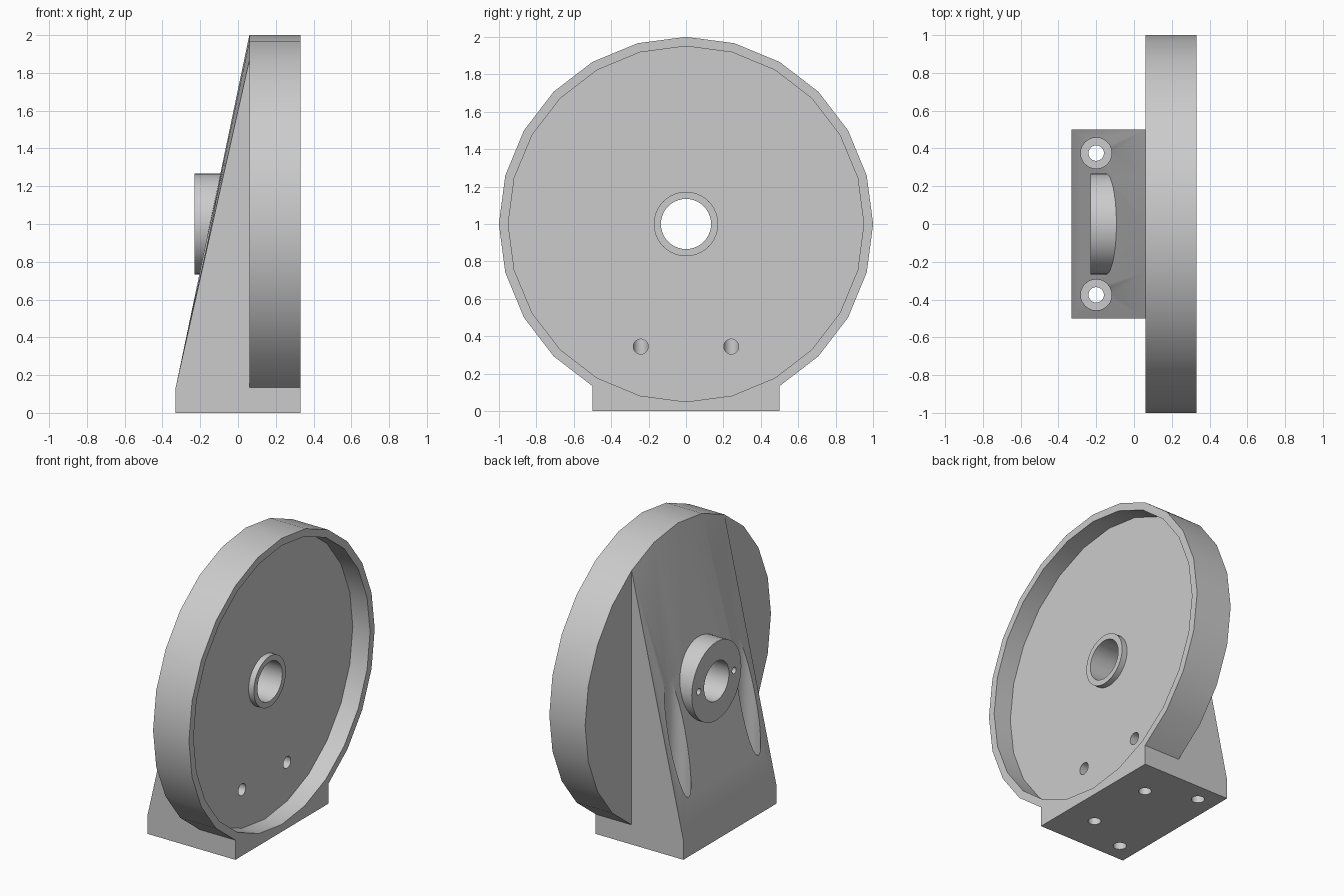
import bpy, bmesh
from math import sin, cos, pi, radians
from mathutils import Matrix

cube = bpy.data.objects.get("Cube")
if cube:
    bpy.data.objects.remove(cube, do_unlink=True)

grey = bpy.data.materials.new("plain_grey")
grey.use_nodes = True
grey.diffuse_color = (0.6, 0.6, 0.6, 1)
grey.node_tree.nodes["Principled BSDF"].inputs["Base Color"].default_value = (0.6, 0.6, 0.6, 1)

BACK, FACE, TOE = 0.06, 0.33, -0.33   # x of wheel back, wheel face, wedge toe
HALF, STEP = 0.5, 1 - cos(pi / 6)     # base half width, base block height


def finish(bm, name):
    bmesh.ops.recalc_face_normals(bm, faces=bm.faces)
    mesh = bpy.data.meshes.new(name)
    bm.to_mesh(mesh)
    bm.free()
    mesh.materials.append(grey)
    ob = bpy.data.objects.new(name, mesh)
    bpy.context.collection.objects.link(ob)
    return ob


def cylinder(name, axis, start, end, radius, a, b, sides=40):
    """Cylinder along x (a, b = y, z) or along z (a, b = x, y)."""
    bm = bmesh.new()
    mid = (start + end) / 2
    if axis == "X":
        mat = Matrix.Translation((mid, a, b)) @ Matrix.Rotation(pi / 2, 4, "Y")
    else:
        mat = Matrix.Translation((a, b, mid))
    bmesh.ops.create_cone(bm, cap_ends=True, segments=sides, radius1=radius,
                          radius2=radius, depth=end - start, matrix=mat)
    return finish(bm, name)


def combine(target, tool, operation):
    mod = target.modifiers.new(operation.lower(), "BOOLEAN")
    mod.operation, mod.object, mod.solver = operation, tool, "EXACT"
    bpy.context.view_layer.objects.active = target
    bpy.ops.object.modifier_apply(modifier=mod.name)
    bpy.data.objects.remove(tool, do_unlink=True)


# Solid body: 24-sided wheel standing in a base, with a wedge support behind
bm = bmesh.new()
ring = [(sin(i * pi / 12), 1 + cos(i * pi / 12)) for i in range(-10, 11)]
outline = [(-HALF, 0)] + ring + [(HALF, 0)]
face = [bm.verts.new((FACE, y, z)) for y, z in outline]
back = [bm.verts.new((BACK, y, z)) for y, z in outline]
n = len(outline)
bm.faces.new(face)
for i in range(n):
    j = (i + 1) % n
    bm.faces.new((face[i], face[j], back[j], back[i]))
bm.faces.new(back[1:10])          # flat wheel back on each side of the wedge
bm.faces.new(back[13:22])
foot_r, foot_l = [bm.verts.new((TOE, y, 0)) for y in (-HALF, HALF)]
toe_r, toe_l = [bm.verts.new((TOE, y, STEP)) for y in (-HALF, HALF)]
bm.faces.new((back[0], back[-1], foot_l, foot_r))
bm.faces.new((foot_r, foot_l, toe_l, toe_r))
bm.faces.new((back[0], back[1], back[9], toe_r, foot_r))
bm.faces.new((back[-1], back[-2], back[13], toe_l, foot_l))
bm.faces.new((toe_r, toe_l, back[11]))
for i in (9, 10):
    bm.faces.new((toe_r, back[i], back[i + 1]))
    bm.faces.new((toe_l, back[i + 2], back[i + 3]))
body = finish(bm, "wheel_bracket")

# Dished face, rear boss and raised hub ring
combine(body, cylinder("recess", "X", 0.2, 0.5, 0.95, 0, 1, 24), "DIFFERENCE")
combine(body, cylinder("boss", "X", -0.23, 0.1, 0.267, 0, 1), "UNION")
combine(body, cylinder("hub", "X", 0.12, 0.24, 0.172, 0, 1), "UNION")
combine(body, cylinder("bore", "X", -0.5, 0.5, 0.134, 0, 1), "DIFFERENCE")

# Mirrored holes
for side in (-1, 1):
    holes = [
        ("counterbore", "Z", 0.32, 1.4, 0.082, -0.2, 0.375 * side),
        ("bolt_hole", "Z", -0.2, 0.5, 0.041, -0.2, 0.375 * side),
        ("riser_hole", "Z", -0.2, 0.4, 0.04, 0.115, 0.242 * side),
        ("face_hole", "X", 0.115, 0.3, 0.04, 0.242 * side, 0.345),
        ("boss_pin_hole", "X", -0.4, -0.1, 0.022, 0.19 * side, 1),
    ]
    for hole in holes:
        combine(body, cylinder(*hole, sides=24), "DIFFERENCE")

# Smooth the round walls, keep the edges crisp
for ob in bpy.context.selected_objects:
    ob.select_set(False)
body.select_set(True)
bpy.context.view_layer.objects.active = body
bpy.ops.object.shade_smooth_by_angle(angle=radians(30))
